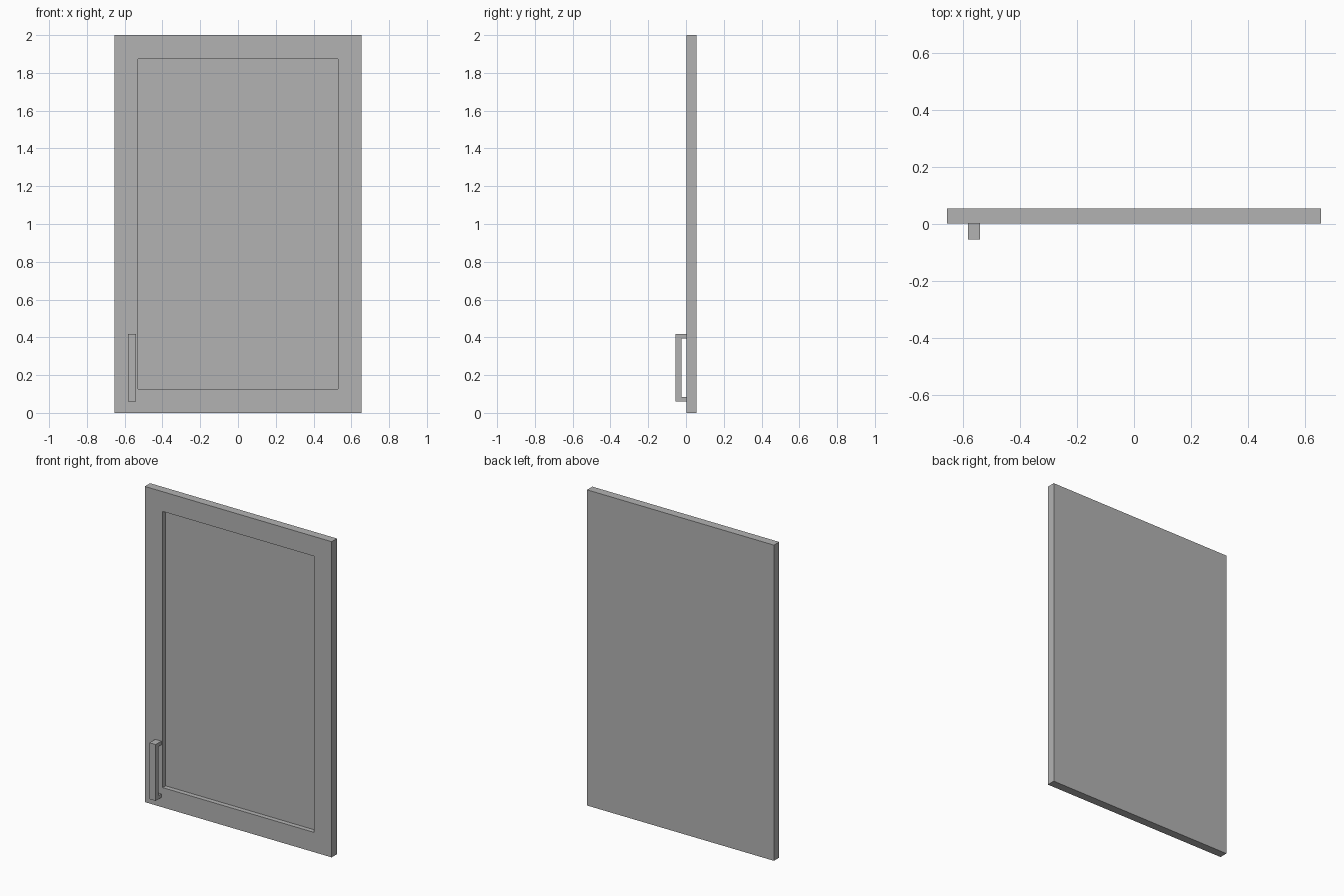
import bpy
import bmesh
from mathutils import Vector

cube = bpy.data.objects.get("Cube")
if cube:
    bpy.data.objects.remove(cube, do_unlink=True)

grey = bpy.data.materials.new("plain grey")
grey.use_nodes = True
colour = (0.45, 0.45, 0.45, 1)
grey.diffuse_color = colour
grey.node_tree.nodes["Principled BSDF"].inputs["Base Color"].default_value = colour


def finish(name, bm):
    bmesh.ops.recalc_face_normals(bm, faces=bm.faces)
    mesh = bpy.data.meshes.new(name)
    bm.to_mesh(mesh)
    bm.free()
    mesh.materials.append(grey)
    obj = bpy.data.objects.new(name, mesh)
    bpy.context.collection.objects.link(obj)


def extrude(bm, points, offset):
    face = bm.faces.new([bm.verts.new(p) for p in points])
    result = bmesh.ops.extrude_face_region(bm, geom=[face], use_keep_orig=True)
    moved = [v for v in result["geom"] if isinstance(v, bmesh.types.BMVert)]
    bmesh.ops.translate(bm, verts=moved, vec=offset)


half_width, height = 0.655, 2.0
front, back = 0.002, 0.055
frame_width, recess = 0.177, 0.03

# Door slab with a recessed centre panel
bm = bmesh.new()
corners = [(-half_width, front, 0), (half_width, front, 0),
           (half_width, front, height), (-half_width, front, height)]
extrude(bm, corners, Vector((0, back - front, 0)))
bmesh.ops.recalc_face_normals(bm, faces=bm.faces)
panel = next(f for f in bm.faces if f.normal.y < -0.9)
bmesh.ops.inset_region(bm, faces=[panel], thickness=frame_width)
inner = bmesh.ops.extrude_discrete_faces(bm, faces=[panel])["faces"][0]
bmesh.ops.translate(bm, verts=inner.verts, vec=(0, recess, 0))
finish("door_panel", bm)

# Bracket-shaped pull handle, extruded sideways from its profile
bm = bmesh.new()
left, right = -0.582, -0.539
low, high, post = 0.06, 0.417, 0.023
outer, inner_y = -0.055, -0.025
profile = [(front, low), (outer, low), (outer, high), (front, high),
           (front, high - post), (inner_y, high - post),
           (inner_y, low + post), (front, low + post)]
extrude(bm, [(left, y, z) for y, z in profile], Vector((right - left, 0, 0)))
finish("pull_handle", bm)
